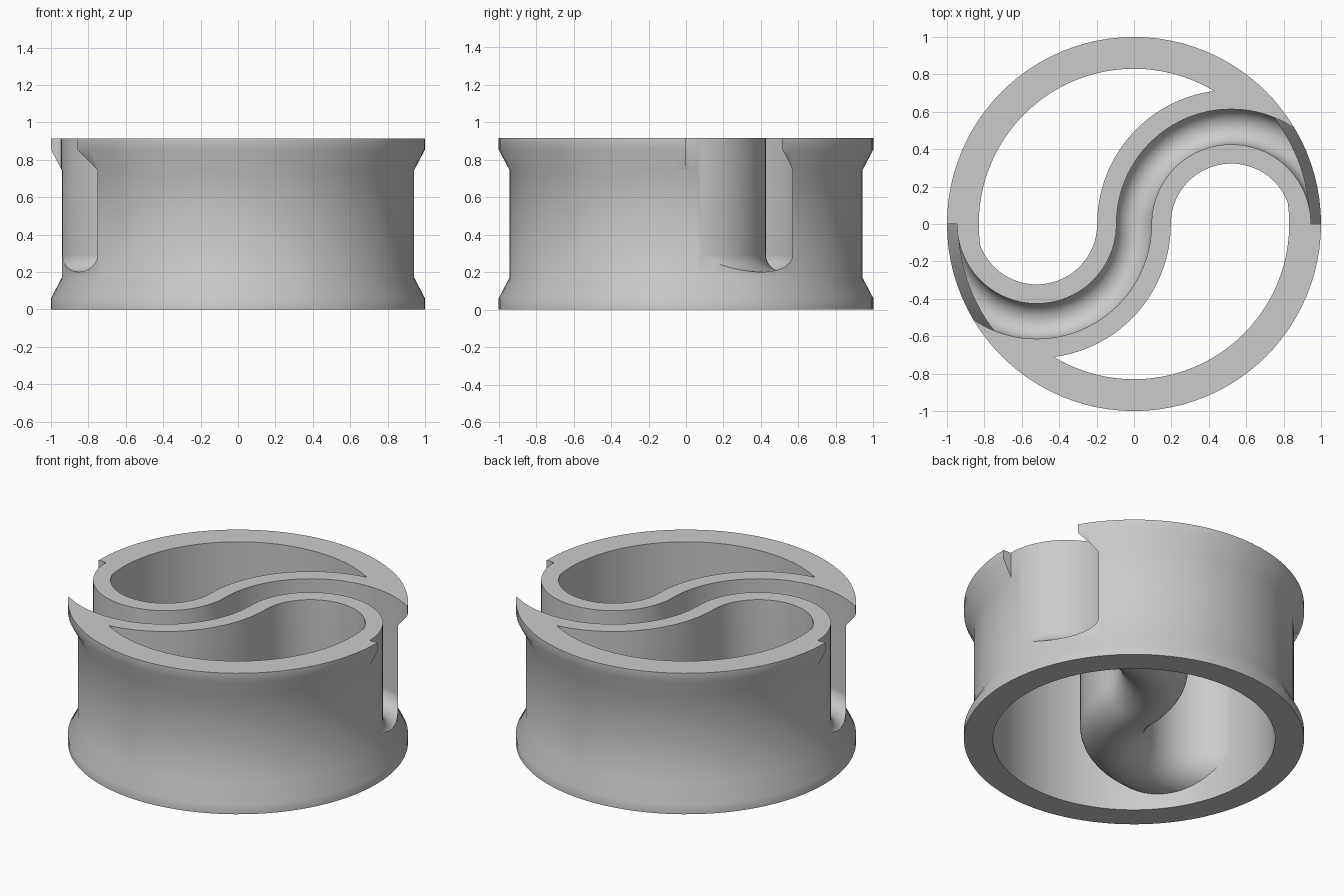
import bpy
import bmesh
from math import cos, sin, pi, radians

cube = bpy.data.objects.get("Cube")
if cube:
    bpy.data.objects.remove(cube, do_unlink=True)

HEIGHT = 0.915
ARC = 0.52          # radius of each half of the S path
FLOOR = 0.295       # height of the round floor's centre
SEGMENTS = 96

grey = bpy.data.materials.new("plain grey")
grey.use_nodes = True
grey.diffuse_color = (0.6, 0.6, 0.6, 1)
grey.node_tree.nodes["Principled BSDF"].inputs["Base Color"].default_value = (0.6, 0.6, 0.6, 1)


def solid_from_rings(name, rings):
    """Bridge a row of equal closed rings and cap both ends."""
    bm = bmesh.new()
    loops = [[bm.verts.new(p) for p in ring] for ring in rings]
    for a, b in zip(loops, loops[1:]):
        for i in range(len(a)):
            j = (i + 1) % len(a)
            bm.faces.new((a[i], a[j], b[j], b[i]))
    bm.faces.new(loops[0])
    bm.faces.new(loops[-1])
    bmesh.ops.recalc_face_normals(bm, faces=bm.faces)
    mesh = bpy.data.meshes.new(name)
    bm.to_mesh(mesh)
    bm.free()
    mesh.materials.append(grey)
    obj = bpy.data.objects.new(name, mesh)
    bpy.context.collection.objects.link(obj)
    return obj


def turned(name, profile):
    """Solid of revolution from (radius, height) pairs."""
    angles = [2 * pi * i / SEGMENTS for i in range(SEGMENTS)]
    return solid_from_rings(name, [[(r * cos(a), r * sin(a), z) for a in angles]
                                   for r, z in profile])


def s_sweep(name, half_width, top, steps=48):
    """Sweep a U section along two opposite half circles."""
    section = [(-half_width, top)]
    for i in range(25):
        a = pi + pi * i / 24
        section.append((half_width * cos(a), FLOOR + half_width * sin(a)))
    section.append((half_width, top))
    rings = []
    for i in range(2 * steps + 1):
        if i <= steps:      # lower left half
            a, cx, side = pi + pi * i / steps, -ARC, 1
        else:               # upper right half
            a, cx, side = pi - pi * (i - steps) / steps, ARC, -1
        rings.append([(cx + (ARC + side * u) * cos(a), (ARC + side * u) * sin(a), z)
                      for u, z in section])
    return solid_from_rings(name, rings)


def subtract(target, cutter):
    cutter.hide_render = True
    mod = target.modifiers.new("cut", 'BOOLEAN')
    mod.operation = 'DIFFERENCE'
    mod.solver = 'EXACT'
    mod.object = cutter
    bpy.ops.object.select_all(action='DESELECT')
    bpy.context.view_layer.objects.active = target
    target.select_set(True)
    bpy.ops.object.modifier_apply(modifier=mod.name)
    bpy.data.objects.remove(cutter, do_unlink=True)


# Drum with a flared rim at both ends
drum = turned("grooved_drum", [(1, 0), (1, 0.06), (0.942, 0.17), (0.942, HEIGHT - 0.17),
                               (1, HEIGHT - 0.06), (1, HEIGHT)])

# Hollow the drum, leaving the S-shaped trough standing across it
cavity = turned("cavity_cutter", [(0.83, -0.1), (0.83, 1.1)])
subtract(cavity, s_sweep("trough_body", 0.197, 1.3))
subtract(drum, cavity)

# Round-bottomed groove along the trough and out through the walls
subtract(drum, s_sweep("groove_cutter", 0.094, 1.2))

bpy.ops.object.select_all(action='DESELECT')
bpy.context.view_layer.objects.active = drum
drum.select_set(True)
bpy.ops.object.shade_smooth_by_angle(angle=radians(32))
